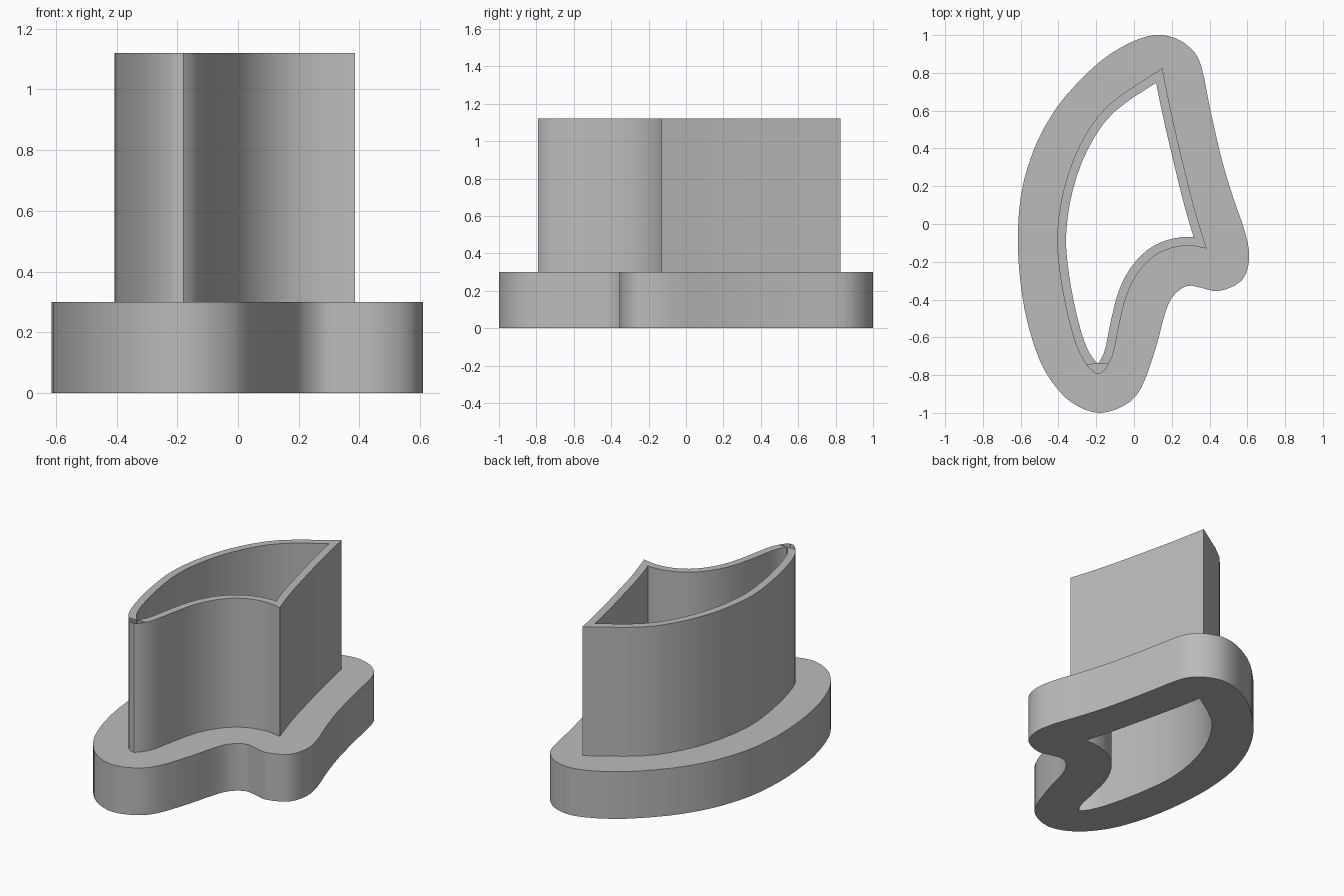
import bpy
import bmesh
import math
from mathutils import Vector

cube = bpy.data.objects.get("Cube")
if cube:
    bpy.data.objects.remove(cube, do_unlink=True)

BASE_TOP, RIM_TOP, THICKNESS = 0.3, 1.12, 0.047

grey = bpy.data.materials.new("plain_grey")
grey.use_nodes = True
colour = (0.5, 0.5, 0.5, 1)
grey.diffuse_color = colour
grey.node_tree.nodes["Principled BSDF"].inputs["Base Color"].default_value = colour


def smooth_path(points, closed, steps=3):
    """Sample a Catmull-Rom spline; an open path leaves out its last point."""
    pts = [Vector(p) for p in points]
    count = len(pts)

    def at(i):
        if closed:
            return pts[i % count]
        if i < 0:
            return 2 * pts[0] - pts[1]
        if i >= count:
            return 2 * pts[-1] - pts[-2]
        return pts[i]

    path = []
    for i in range(count if closed else count - 1):
        a, b, c, d = (at(i + k) for k in (-1, 0, 1, 2))
        for s in range(steps):
            t = s / steps
            path.append(b + (c - a) * t / 2
                        + (2 * a - 5 * b + 4 * c - d) * t * t / 2
                        + (3 * b - a - 3 * c + d) * t ** 3 / 2)
    return path


def inset(path, distance):
    """Offset a clockwise outline inward with mitred corners."""
    result = []
    for i, p in enumerate(path):
        before = (p - path[i - 1]).normalized()
        after = (path[(i + 1) % len(path)] - p).normalized()
        n1 = Vector((before.y, -before.x))
        n2 = Vector((after.y, -after.x))
        result.append(p + (n1 + n2) * distance / (1 + n1.dot(n2)))
    return result


def add_loop(bm, path, z):
    return [bm.verts.new((p.x, p.y, z)) for p in path]


def add_side(bm, low, high, outward):
    for i in range(len(low)):
        quad = [low[i - 1], low[i], high[i], high[i - 1]]
        bm.faces.new(quad[::-1] if outward else quad)


def add_cap(bm, loops, up):
    """Fill the flat ring between two outlines."""
    edges = []
    for loop in loops:
        for i in range(len(loop)):
            pair = (loop[i - 1], loop[i])
            edges.append(bm.edges.get(pair) or bm.edges.new(pair))
    filled = bmesh.ops.triangle_fill(bm, edges=edges, use_beauty=True,
                                     normal=(0, 0, up))
    for face in filled["geom"]:
        if isinstance(face, bmesh.types.BMFace):
            face.normal_update()
            if face.normal.z * up < 0:
                face.normal_flip()


def finish(bm, name):
    mesh = bpy.data.meshes.new(name)
    bm.to_mesh(mesh)
    bm.free()
    mesh.materials.append(grey)
    obj = bpy.data.objects.new(name, mesh)
    bpy.context.collection.objects.link(obj)
    bpy.ops.object.select_all(action="DESELECT")
    obj.select_set(True)
    bpy.context.view_layer.objects.active = obj
    bpy.ops.object.shade_smooth_by_angle(angle=math.radians(35))


# Wall outline: two smooth runs meeting at sharp corners
tip, heel = (0.15, 0.825), (0.385, -0.13)
straight_run = [tip, (0.195, 0.6), (0.255, 0.34), (0.32, 0.08), heel]
curved_run = [heel, (0.29, -0.115), (0.19, -0.13), (0.1, -0.175),
              (0.02, -0.26), (-0.04, -0.38), (-0.08, -0.54), (-0.115, -0.7),
              (-0.18, -0.79), (-0.25, -0.745), (-0.31, -0.63),
              (-0.365, -0.42), (-0.4, -0.2), (-0.405, -0.03), (-0.37, 0.19),
              (-0.285, 0.42), (-0.135, 0.63), tip]
wall_outer = smooth_path(straight_run, False) + smooth_path(curved_run, False)
wall_inner = inset(wall_outer, THICKNESS)

# Base outline: one rounded closed run
base_outer = smooth_path([
    (0.11, 1.0), (0.215, 0.985), (0.3, 0.93), (0.355, 0.84), (0.405, 0.6),
    (0.465, 0.34), (0.525, 0.14), (0.587, -0.04), (0.61, -0.18),
    (0.57, -0.3), (0.45, -0.355), (0.365, -0.34), (0.28, -0.328),
    (0.2, -0.39), (0.155, -0.505), (0.12, -0.64), (0.04, -0.865),
    (-0.05, -0.96), (-0.18, -1.0), (-0.3, -0.963), (-0.4, -0.88),
    (-0.5, -0.72), (-0.58, -0.45), (-0.615, -0.13), (-0.6, 0.14),
    (-0.55, 0.34), (-0.475, 0.51), (-0.36, 0.68), (-0.18, 0.86),
    (-0.02, 0.96)], True)

# Wide base flange with an open centre
bm = bmesh.new()
outer_low, outer_high = (add_loop(bm, base_outer, z) for z in (0, BASE_TOP))
inner_low, inner_high = (add_loop(bm, wall_inner, z) for z in (0, BASE_TOP))
seam = add_loop(bm, wall_outer, BASE_TOP)
add_side(bm, outer_low, outer_high, True)
add_side(bm, inner_low, inner_high, False)
add_cap(bm, (outer_low, inner_low), -1)
add_cap(bm, (outer_high, seam), 1)
finish(bm, "base_flange")

# Thin upright wall standing on the flange
bm = bmesh.new()
outer_low, outer_high = (add_loop(bm, wall_outer, z) for z in (BASE_TOP, RIM_TOP))
inner_low, inner_high = (add_loop(bm, wall_inner, z) for z in (BASE_TOP, RIM_TOP))
add_side(bm, outer_low, outer_high, True)
add_side(bm, inner_low, inner_high, False)
add_cap(bm, (outer_high, inner_high), 1)
finish(bm, "upright_wall")
